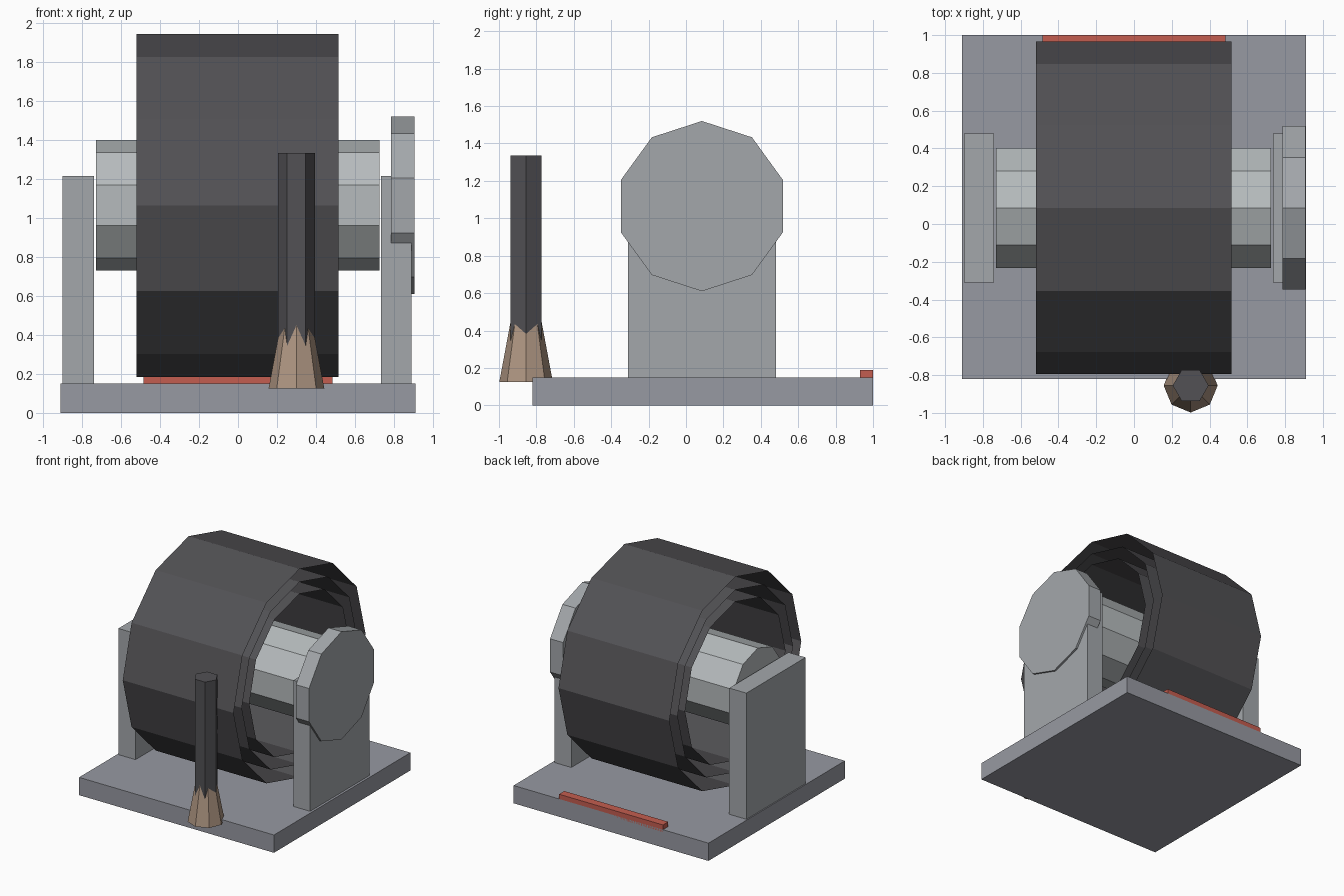
import bpy
import bmesh
from math import sin, cos, tau

if "Cube" in bpy.data.objects:
    bpy.data.objects.remove(bpy.data.objects["Cube"])


def material(name, rgb):
    m = bpy.data.materials.new(name)
    m.diffuse_color = (*rgb, 1)
    m.use_nodes = True
    m.node_tree.nodes["Principled BSDF"].inputs["Base Color"].default_value = m.diffuse_color
    return m


RUBBER = material("dark_rubber", (0.085, 0.083, 0.09))
PLATE = material("plate_grey", (0.31, 0.32, 0.36))
STEEL = material("steel_grey", (0.37, 0.39, 0.41))
LIGHT = material("light_steel", (0.47, 0.50, 0.51))
RED = material("red", (0.55, 0.11, 0.08))
TAN = material("tan", (0.42, 0.30, 0.22))


def finish(name, bm, mat):
    bmesh.ops.recalc_face_normals(bm, faces=bm.faces)
    me = bpy.data.meshes.new(name)
    bm.to_mesh(me)
    bm.free()
    me.materials.append(mat)
    ob = bpy.data.objects.new(name, me)
    bpy.context.collection.objects.link(ob)
    return ob


def box(name, x, y, z, mat):
    bm = bmesh.new()
    bmesh.ops.create_cube(bm, size=1)
    for v in bm.verts:
        v.co = [lo + (c + 0.5) * (hi - lo) for c, (lo, hi) in zip(v.co, (x, y, z))]
    return finish(name, bm, mat)


def prism(name, axis, sides, centre, span, radii, mat, caps=True):
    """Faceted cylinder or cone along X or Z; centre is given across the axis."""
    bm = bmesh.new()
    rings = []
    for t, r in zip(span, radii):
        ring = []
        for i in range(sides):
            a = tau * i / sides
            if axis == 'X':
                co = (t, centre[0] + r * sin(a), centre[1] + r * cos(a))
            else:
                co = (centre[0] + r * cos(a), centre[1] + r * sin(a), t)
            ring.append(bm.verts.new(co))
        rings.append(ring)
    lo, hi = rings
    for i in range(sides):
        j = (i + 1) % sides
        bm.faces.new((lo[i], lo[j], hi[j], hi[i]))
    if caps:
        bm.faces.new(lo)
        bm.faces.new(hi)
    return finish(name, bm, mat)


AXLE = (0.085, 1.065)  # y, z of the turning axis

# Base plate and the red strip at its back edge
box("base_plate", (-0.91, 0.91), (-0.82, 1.0), (0, 0.15), PLATE)
box("rear_strip", (-0.485, 0.485), (0.93, 1.0), (0.13, 0.19), RED)

# Upright supports
box("left_support", (-0.90, -0.74), (-0.31, 0.48), (0.14, 1.215), STEEL)
box("right_support", (0.735, 0.89), (-0.31, 0.48), (0.14, 1.215), STEEL)

# Open drum of concentric sheets
for name, r in (("drum_outer", 0.88), ("drum_middle", 0.77), ("drum_inner", 0.67)):
    prism(name, 'X', 12, AXLE, (-0.52, 0.515), (r, r), RUBBER, caps=False)

# Core roller and side disc
prism("core_roller", 'X', 10, AXLE, (-0.73, 0.725), (0.335, 0.335), LIGHT)
prism("side_disc", 'X', 10, AXLE, (0.785, 0.907), (0.455, 0.455), STEEL)

# Front post with its flared foot
POST = (0.30, -0.855)
prism("post", 'Z', 6, POST, (0.30, 1.335), (0.095, 0.095), RUBBER)
prism("post_foot", 'Z', 8, POST, (0.125, 0.50), (0.143, 0.073), TAN)
